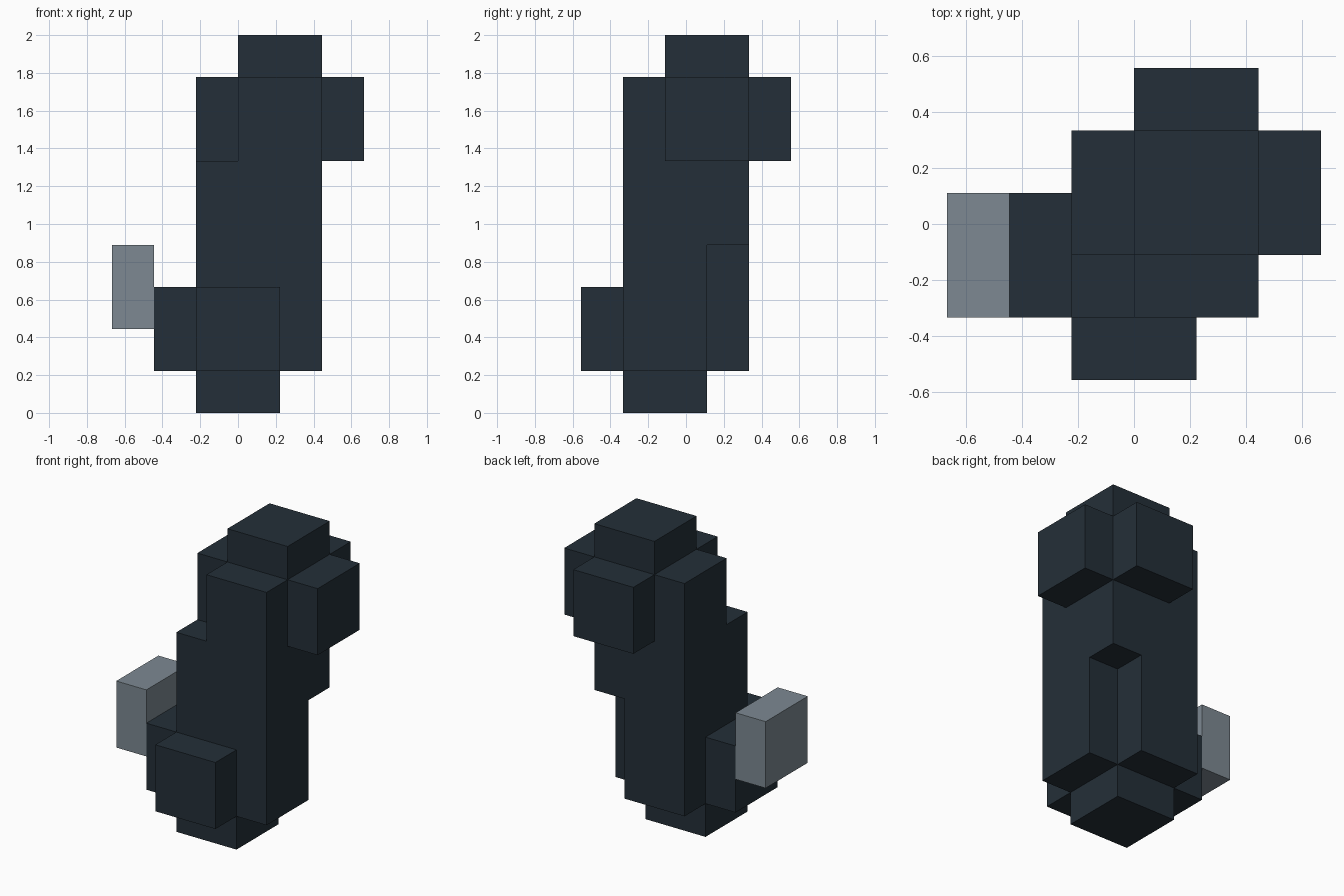
import bpy
import bmesh
from mathutils import Vector

if "Cube" in bpy.data.objects:
    bpy.data.objects.remove(bpy.data.objects["Cube"], do_unlink=True)

U = 2 / 9  # one block


def make_material(name, rgb):
    m = bpy.data.materials.new(name)
    m.use_nodes = True
    m.diffuse_color = (*rgb, 1)
    bsdf = next(n for n in m.node_tree.nodes if n.type == 'BSDF_PRINCIPLED')
    bsdf.inputs["Base Color"].default_value = (*rgb, 1)
    bsdf.inputs["Roughness"].default_value = 0.8
    return m


dark = make_material("dark slate", (0.0176, 0.0284, 0.0395))
grey = make_material("pale grey", (0.205, 0.25, 0.288))


def box(name, lo, hi, mat=dark):
    """Flat-faced box between two corners given in blocks."""
    lo, hi = Vector(lo) * U, Vector(hi) * U
    bm = bmesh.new()
    bmesh.ops.create_cube(bm, size=1)
    bmesh.ops.scale(bm, vec=hi - lo, verts=bm.verts)
    bmesh.ops.translate(bm, vec=(lo + hi) / 2, verts=bm.verts)
    me = bpy.data.meshes.new(name)
    bm.to_mesh(me)
    bm.free()
    me.materials.append(mat)
    ob = bpy.data.objects.new(name, me)
    bpy.context.collection.objects.link(ob)
    return ob


def notch(target, name, lo, hi):
    """Cut a corner out of a box."""
    cutter = box(name, lo, hi)
    cutter.hide_render = True
    mod = target.modifiers.new(name, 'BOOLEAN')
    mod.operation = 'DIFFERENCE'
    mod.solver = 'EXACT'
    mod.object = cutter
    bpy.context.view_layer.objects.active = target
    bpy.ops.object.modifier_apply(modifier=mod.name)
    bpy.data.objects.remove(cutter, do_unlink=True)


# Tall body with two opposite corners cut away
body = box("body", (-1, -1.5, 1), (2, 1.5, 8))
notch(body, "upper_notch", (-2, -2.5, 6), (0, -0.5, 9))
notch(body, "lower_notch", (1, 0.5, 0), (3, 2.5, 4))

# Blocks around the upper end
box("top_block", (0, -0.5, 8), (2, 1.5, 9))
box("upper_left_block", (2, -0.5, 6), (3, 1.5, 8))
box("upper_back_block", (0, 1.5, 6), (2, 2.5, 8))

# Blocks around the lower end
box("bottom_block", (-1, -1.5, 0), (1, 0.5, 1))
box("lower_front_block", (-1, -2.5, 1), (1, -1.5, 3))
box("lower_right_block", (-2, -1.5, 1), (-1, 0.5, 3))

# Pale plate on the right side
box("pale_side_plate", (-3, -1.5, 2), (-2, 0.5, 4), grey)
